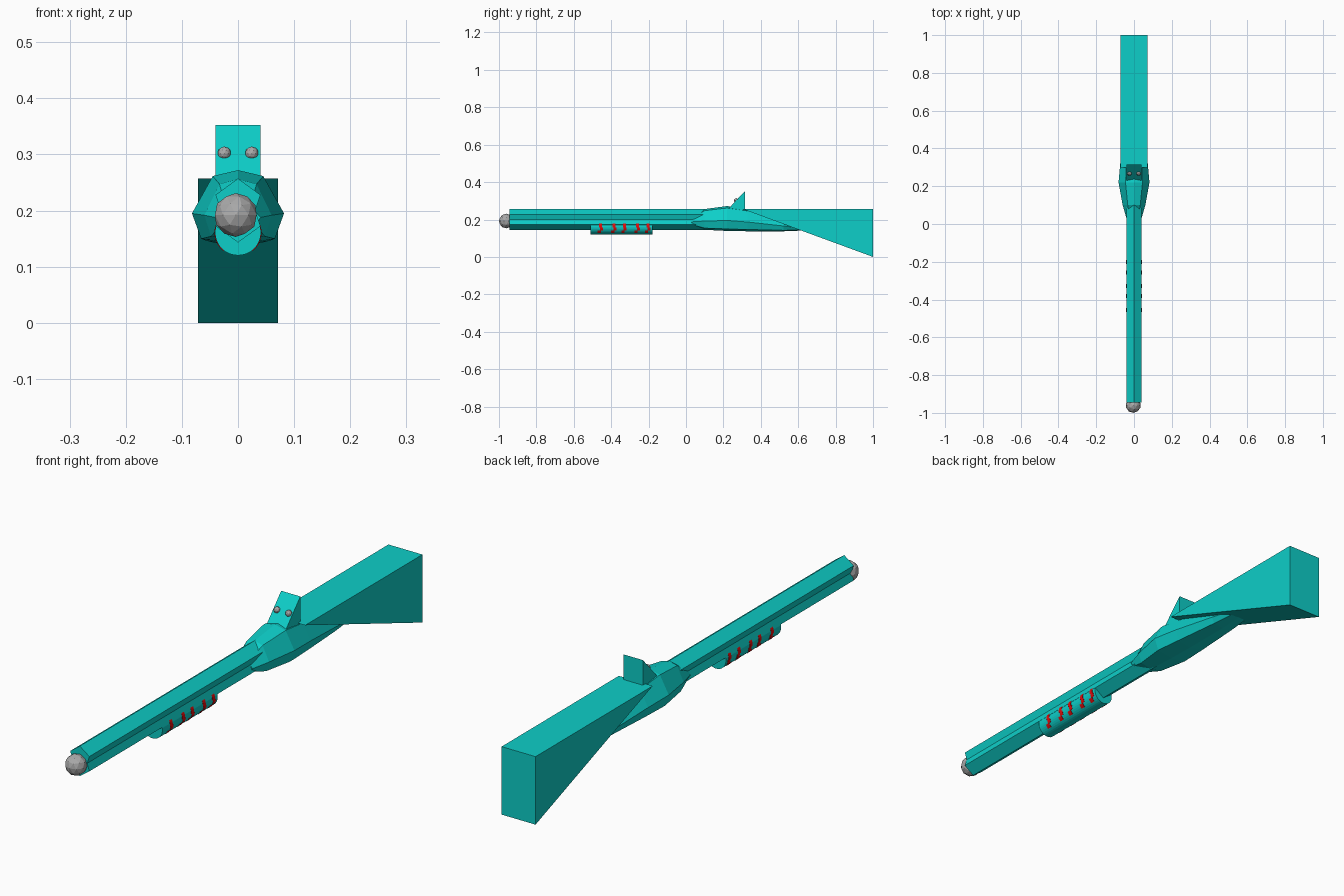
import bpy, bmesh, math
from mathutils import Matrix

if "Cube" in bpy.data.objects:
    bpy.data.objects.remove(bpy.data.objects["Cube"])


def material(name, rgb):
    m = bpy.data.materials.new(name)
    m.diffuse_color = (*rgb, 1)
    m.use_nodes = True
    m.node_tree.nodes["Principled BSDF"].inputs["Base Color"].default_value = m.diffuse_color
    return m


TEAL = material("teal", (0.004, 0.62, 0.58))
GREY = material("grey", (0.40, 0.40, 0.40))
RED = material("red", (0.75, 0.004, 0.004))


def finish(name, bm, mat):
    bmesh.ops.recalc_face_normals(bm, faces=bm.faces)
    me = bpy.data.meshes.new(name)
    bm.to_mesh(me)
    bm.free()
    me.materials.append(mat)
    ob = bpy.data.objects.new(name, me)
    bpy.context.collection.objects.link(ob)
    return ob


def loft(name, rings, mat):
    """Skin a list of equal-length rings and cap both ends."""
    bm = bmesh.new()
    vs = [[bm.verts.new(p) for p in r] for r in rings]
    n = len(vs[0])
    for a, b in zip(vs, vs[1:]):
        for i in range(n):
            j = (i + 1) % n
            bm.faces.new((a[i], a[j], b[j], b[i]))
    bm.faces.new(vs[0])
    bm.faces.new(vs[-1])
    return finish(name, bm, mat)


def tube(name, sides, r, z, y0, y1, start, mat):
    """Regular prism along y; start is the angle of the first corner."""
    angles = [start + math.tau * i / sides for i in range(sides)]
    return loft(name, [[(r * math.cos(a), y, z + r * math.sin(a)) for a in angles]
                       for y in (y0, y1)], mat)


def wedge(name, half, profile, mat):
    """Side profile (y, z) extruded across x."""
    return loft(name, [[(x, y, z) for y, z in profile] for x in (-half, half)], mat)


def ball(name, loc, r, sub, mat):
    bm = bmesh.new()
    bmesh.ops.create_icosphere(bm, subdivisions=sub, radius=r,
                               matrix=Matrix.Translation(loc))
    return finish(name, bm, mat)


# Two five-sided barrels, one pointing up and one pointing down
tube("upper_barrel", 5, 0.042, 0.215, -0.945, 0.30, math.pi / 2, TEAL)
tube("lower_barrel", 5, 0.042, 0.185, -0.945, 0.64, -math.pi / 2, TEAL)

# Round pump grip under the barrels
GRIP_R, GRIP_Z = 0.041, 0.161
tube("pump_grip", 32, GRIP_R, GRIP_Z, -0.51, -0.18, 0, TEAL)


# Red stepped marks wrapped round both sides of the grip
def mark(name, side, y, width, a0, a1):
    bm = bmesh.new()
    rows = []
    for i in range(7):
        a = math.radians(a0 + (a1 - a0) * i / 6)
        rows.append([bm.verts.new((side * r * math.cos(a), yy, GRIP_Z + r * math.sin(a)))
                     for r, yy in ((GRIP_R - 0.003, y), (GRIP_R + 0.001, y),
                                   (GRIP_R + 0.001, y + width), (GRIP_R - 0.003, y + width))])
    for a, b in zip(rows, rows[1:]):
        for i in range(4):
            j = (i + 1) % 4
            bm.faces.new((a[i], a[j], b[j], b[i]))
    bm.faces.new(rows[0])
    bm.faces.new(rows[-1])
    finish(name, bm, RED)


for side in (-1, 1):
    for y in (-0.465, -0.392, -0.338, -0.268, -0.212):
        mark("grip_mark_upper", side, y, 0.016, -5, 48)
        mark("grip_mark_middle", side, y + 0.005, 0.016, -28, -5)
        mark("grip_mark_lower", side, y - 0.008, 0.018, -52, -28)

# Faceted receiver, swelling behind the barrels and tapering under the stock
sections = [  # y, half width, bottom, top
    (0.03, 0.040, 0.170, 0.212), (0.10, 0.060, 0.145, 0.256),
    (0.22, 0.082, 0.139, 0.272), (0.33, 0.072, 0.137, 0.255),
    (0.52, 0.052, 0.137, 0.205), (0.65, 0.036, 0.142, 0.160)]
rings = []
for y, w, lo, hi in sections:
    h = hi - lo
    half = [(0.55 * w, hi - 0.08 * h), (w, lo + 0.42 * h), (0.8 * w, lo + 0.08 * h)]
    rings.append([(0, y, hi)] + [(x, y, z) for x, z in half] + [(0, y, lo)]
                 + [(-x, y, z) for x, z in reversed(half)])
loft("receiver", rings, TEAL)

# Wedge stock
wedge("stock", 0.071, [(0.30, 0.257), (1.0, 0.257), (1.0, 0.0)], TEAL)

# Rear sight with two round studs on its sloping front
wedge("rear_sight", 0.04, [(0.22, 0.25), (0.315, 0.352), (0.315, 0.25)], TEAL)
for side in (-1, 1):
    ball("sight_stud", (side * 0.0245, 0.268, 0.302), 0.012, 2, GREY)

# Ball on the muzzle
ball("muzzle_ball", (-0.004, -0.961, 0.192), 0.039, 2, GREY)
